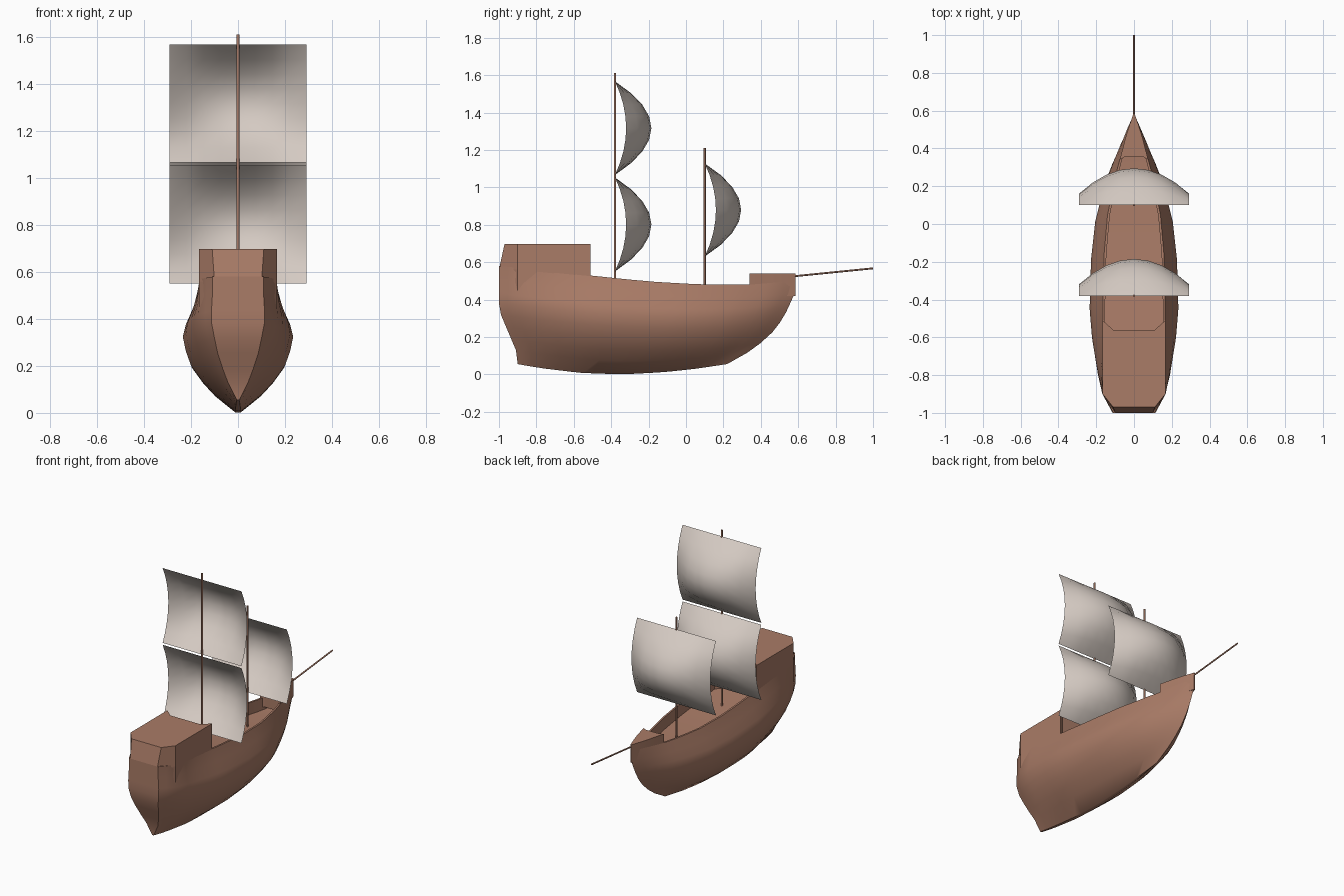
import bpy, bmesh, math
from mathutils import Vector

if "Cube" in bpy.data.objects:
    bpy.data.objects.remove(bpy.data.objects["Cube"])


def material(name, rgb):
    m = bpy.data.materials.new(name)
    m.diffuse_color = (*rgb, 1)
    m.use_nodes = True
    m.node_tree.nodes["Principled BSDF"].inputs["Base Color"].default_value = m.diffuse_color
    return m


WOOD = material("brown wood", (0.40, 0.20, 0.135))
CLOTH = material("pale canvas", (0.66, 0.59, 0.54))


def lerp_table(table, t):
    """Piecewise linear lookup in a list of (position, value)."""
    for (a, va), (b, vb) in zip(table, table[1:]):
        if t <= b:
            return va + (vb - va) * max(0, t - a) / (b - a)
    return table[-1][1]


def finish(name, bm, mat, angle=35, fix_normals=True):
    bmesh.ops.remove_doubles(bm, verts=bm.verts, dist=0.0005)
    if fix_normals:
        bmesh.ops.recalc_face_normals(bm, faces=bm.faces)
    me = bpy.data.meshes.new(name)
    bm.to_mesh(me)
    bm.free()
    ob = bpy.data.objects.new(name, me)
    bpy.context.collection.objects.link(ob)
    me.materials.append(mat)
    bpy.ops.object.select_all(action='DESELECT')
    bpy.context.view_layer.objects.active = ob
    ob.select_set(True)
    bpy.ops.object.shade_smooth_by_angle(angle=math.radians(angle))
    return ob


# Hull shape: f runs from keel to gunwale, s runs from stern to bow
WIDTH = [(0, .012), (.14, .10), (.25, .152), (.38, .20), (.5, .222), (.62, .235),
         (.72, .222), (.85, .192), (1, .165)]
BOW = [(0, .22), (.14, .33), (.32, .44), (.55, .52), (.84, .58), (1, .585)]
STERN = [(0, -.90), (.1, -.90), (.55, -1.0), (1, -1.0)]
PLAN_LOW = [(0, .42), (.06, .6), (.13, .75), (.26, .93), (.36, 1), (.53, .97), (.66, .88),
            (.79, .68), (.855, .52), (.92, .32), (.96, .17), (1, 0)]
PLAN_TOP = [(0, .66), (.065, 1), (.36, 1), (.53, .96), (.66, .85),
            (.79, .6), (.86, .42), (.92, .27), (.96, .15), (1, 0)]
KEEL = [(0, .055), (.1, .035), (.3, .008), (.5, 0), (.7, .012), (.85, .03), (1, .055)]
SHEER = [(0, .58), (.3, .53), (.5, .497), (.69, .48), (.85, .48), (1, .50)]
STATIONS = [0, .03, .065, .13, .19, .26, .31, .36, .44, .53, .6, .66, .73, .79,
            .83, .86, .89, .92, .96, 1]


def hull_point(s, f):
    y0, y1 = lerp_table(STERN, f), lerp_table(BOW, f)
    k = f ** 3
    plan = lerp_table(PLAN_LOW, s) * (1 - k) + lerp_table(PLAN_TOP, s) * k
    zk = lerp_table(KEEL, s)
    return Vector((lerp_table(WIDTH, f) * plan, y0 + (y1 - y0) * s,
                   zk + (lerp_table(SHEER, s) - zk) * f))


def section(s):
    """Half section: keel, outer skin, rail and sunken deck edge."""
    pts = [hull_point(s, f) for f, _ in WIDTH]
    rim = pts[-1]
    inner = max(0, rim.x - .012)
    pts.append(Vector((inner, rim.y, rim.z)))
    pts.append(Vector((inner, rim.y, rim.z - .08)))
    return pts


bm = bmesh.new()
rings = []
for s in STATIONS:
    half = section(s)
    ring = half + [Vector((-p.x, p.y, p.z)) for p in reversed(half)]
    rings.append([bm.verts.new(p) for p in ring])
n = len(rings[0])
for a, b in zip(rings, rings[1:]):
    for i in range(n):
        j = (i + 1) % n
        bm.faces.new((a[i], a[j], b[j], b[i]))
# transom across the stern
for i in range(len(WIDTH) - 1):
    bm.faces.new((rings[0][i], rings[0][n - 1 - i], rings[0][n - 2 - i], rings[0][i + 1]))
bmesh.ops.dissolve_degenerate(bm, dist=0.0005, edges=bm.edges)
finish("hull", bm, WOOD, 40)


def prism(name, half_bottom, half_top, z0, z1):
    """Mirrored footprint of (x, y) points, lofted between two heights."""
    bm = bmesh.new()
    loops = []
    for half, z in ((half_bottom, z0), (half_top, z1)):
        pts = half + [(-x, y) for x, y in reversed(half)]
        loops.append([bm.verts.new((x, y, z)) for x, y in pts])
    lo, hi = loops
    m = len(lo)
    for i in range(m):
        j = (i + 1) % m
        bm.faces.new((lo[i], lo[j], hi[j], hi[i]))
    bm.faces.new(lo[::-1])
    bm.faces.new(hi)
    return finish(name, bm, WOOD, 30)


# Raised stern cabin with a notched front wall
sides = [(.166, -.90), (.166, -.51), (.11, -.56)]
prism("stern_castle", [(.10, -1.0)] + sides, [(.11, -.97)] + sides, .56, .698)
prism("stern_castle_base", [(.09, -.985)] + sides, [(.10, -1.0)] + sides, .42, .56)

# Raised bow deck following the gunwale
edge = [(.05, .355), (hull_point(.846, 1).x, .34)]
edge += [tuple(hull_point(s, 1).xy) for s in (.86, .92, .96)] + [(.003, .585)]
prism("bow_castle", edge, edge, .42, .54)


# Masts and bowsprit
def spar(name, a, b, r):
    a, b = Vector(a), Vector(b)
    bpy.ops.mesh.primitive_cylinder_add(vertices=10, radius=r, depth=(b - a).length,
                                        location=(a + b) / 2)
    ob = bpy.context.object
    ob.name = name
    ob.rotation_euler = (b - a).to_track_quat('Z', 'Y').to_euler()
    ob.data.materials.append(WOOD)
    bpy.ops.object.shade_smooth_by_angle(angle=math.radians(40))


spar("main_mast", (0, -.38, .40), (0, -.38, 1.61), .006)
spar("fore_mast", (0, .10, .38), (0, .10, 1.21), .006)
spar("bowsprit", (0, .50, .517), (0, 1.0, .567), .005)


# Billowing square sails
def sail(name, y, z0, z1, nx=8, nz=8):
    bm = bmesh.new()
    grid = []
    for j in range(nz + 1):
        v = 2 * j / nz - 1
        row = []
        for i in range(nx + 1):
            u = 2 * i / nx - 1
            depth = (.06 + .135 * (1 - u * u)) * (1 - v * v)
            row.append(bm.verts.new((.292 * u, y + depth, z0 + (z1 - z0) * (v + 1) / 2)))
        grid.append(row)
    for j in range(nz):
        for i in range(nx):
            bm.faces.new((grid[j][i], grid[j + 1][i], grid[j + 1][i + 1], grid[j][i + 1]))
    finish(name, bm, CLOTH, 60, False)


sail("main_lower_sail", -.38, .55, 1.053)
sail("main_upper_sail", -.38, 1.066, 1.567)
sail("fore_sail", .10, .63, 1.128)
